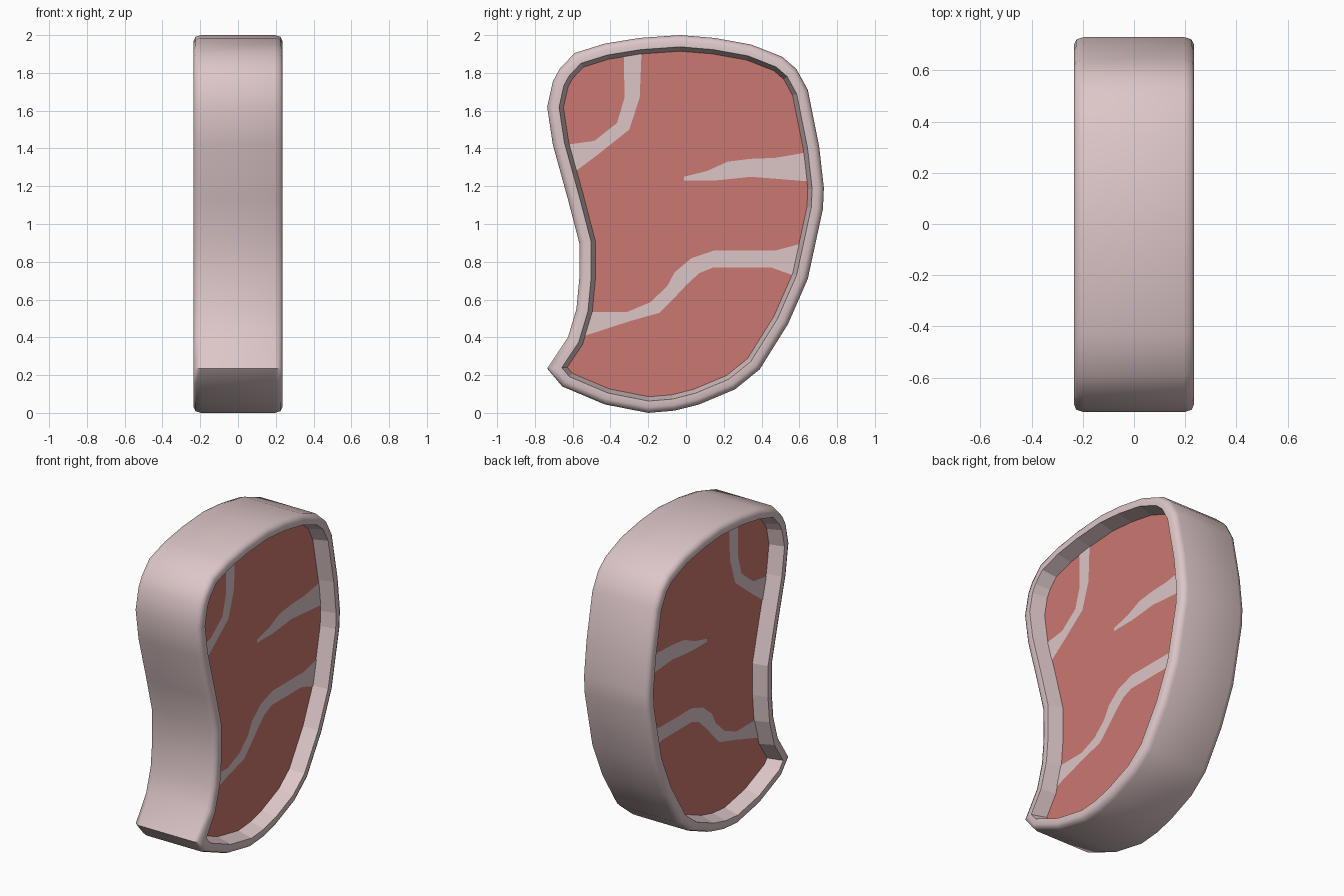
import bpy
from mathutils import Vector

if "Cube" in bpy.data.objects:
    bpy.data.objects.remove(bpy.data.objects["Cube"])

FLOOR = 0.14  # x of the recessed meat face


def material(name, rgb):
    m = bpy.data.materials.new(name)
    m.diffuse_color = (*rgb, 1)
    m.use_nodes = True
    m.node_tree.nodes["Principled BSDF"].inputs["Base Color"].default_value = m.diffuse_color
    return m


def make(name, verts, faces, mat):
    me = bpy.data.meshes.new(name)
    me.from_pydata(verts, [], faces)
    me.materials.append(mat)
    ob = bpy.data.objects.new(name, me)
    bpy.context.collection.objects.link(ob)
    return ob


def inset(pts, d):
    """Mitred inward offset of a counter-clockwise (y, z) outline."""
    out = []
    for i, p in enumerate(pts):
        a = (p - pts[i - 1]).normalized()
        b = (pts[(i + 1) % len(pts)] - p).normalized()
        na, nb = Vector((-a.y, a.x)), Vector((-b.y, b.x))
        out.append(p + (na + nb) * (d / (1 + na.dot(nb))))
    return out


fat = material("fat", (0.72, 0.565, 0.575))
red = material("meat_red", (0.60, 0.186, 0.161))

# Steak silhouette in (y, z), counter-clockwise from the pointed tip
outline = [Vector(p) for p in (
    (-.735, .235), (-.655, .14), (-.43, .045), (-.2, 0), (-.06, .012),
    (.07, .045), (.26, .125), (.39, .23), (.54, .47), (.645, .71),
    (.725, 1.08), (.73, 1.19), (.705, 1.41), (.645, 1.71), (.585, 1.82),
    (.51, 1.885), (.345, 1.95), (.15, 1.985), (-.03, 2), (-.245, 1.985),
    (-.43, 1.955), (-.59, 1.905), (-.67, 1.82), (-.705, 1.755),
    (-.735, 1.62), (-.705, 1.42), (-.625, 1.13), (-.565, .9),
    (-.565, .71), (-.58, .55), (-.625, .4))]
n = len(outline)

# Fat rim: cross-section (inset, x) swept round the silhouette
half = [(.085, FLOOR), (.062, .235), (.03, .235), (.009, .225), (0, .197)]
section = half + [(d, -x) for d, x in reversed(half)]
verts, faces = [], []
for d, x in section:
    verts += [(x, p.x, p.y) for p in inset(outline, d)]
for r in range(len(section) - 1):
    for k in range(n):
        j = (k + 1) % n
        faces.append((r * n + k, r * n + n + k, r * n + n + j, r * n + j))
rim = make("fat_rim", verts, faces, fat)
bpy.context.view_layer.objects.active = rim
rim.select_set(True)
bpy.ops.object.shade_smooth_by_angle(angle=0.85)
# Recess walls stay faceted
for poly in rim.data.polygons:
    if poly.index < n or poly.index >= len(faces) - n:
        poly.use_smooth = False

# Meat: recessed face on both sides
floor = inset(outline, .085)
make("meat", [(s * FLOOR, p.x, p.y) for s in (1, -1) for p in floor],
     [tuple(range(n)), tuple(range(2 * n - 1, n - 1, -1))], red)

# Marbling: strips given by their left and right edges along the run
veins = {
    "upper_marbling": (
        [(-.235, 1.92), (-.245, 1.67), (-.30, 1.50), (-.47, 1.365), (-.59, 1.275)],
        [(-.33, 1.905), (-.325, 1.67), (-.365, 1.535), (-.485, 1.44), (-.63, 1.42)]),
    "middle_marbling": (
        [(-.01, 1.25), (.11, 1.28), (.22, 1.33), (.34, 1.345), (.47, 1.35), (.635, 1.378)],
        [(-.01, 1.23), (.15, 1.23), (.25, 1.24), (.34, 1.25), (.47, 1.24), (.655, 1.225)]),
    "lower_marbling": (
        [(-.52, .535), (-.31, .535), (-.19, .585), (-.10, .67), (-.06, .745),
         (.03, .82), (.15, .86), (.475, .86), (.625, .90)],
        [(-.56, .40), (-.30, .485), (-.14, .53), (-.07, .60), (0, .675),
         (.07, .74), (.145, .77), (.45, .77), (.59, .72)]),
}
for name, (left, right) in veins.items():
    m = len(left)
    verts = [(s * (FLOOR + .003), y, z) for s in (1, -1) for y, z in left + right]
    faces = []
    for i in range(m - 1):
        q = (m + i, m + i + 1, i + 1, i)
        faces += [q, tuple(v + 2 * m for v in reversed(q))]
    make(name, verts, faces, fat)
